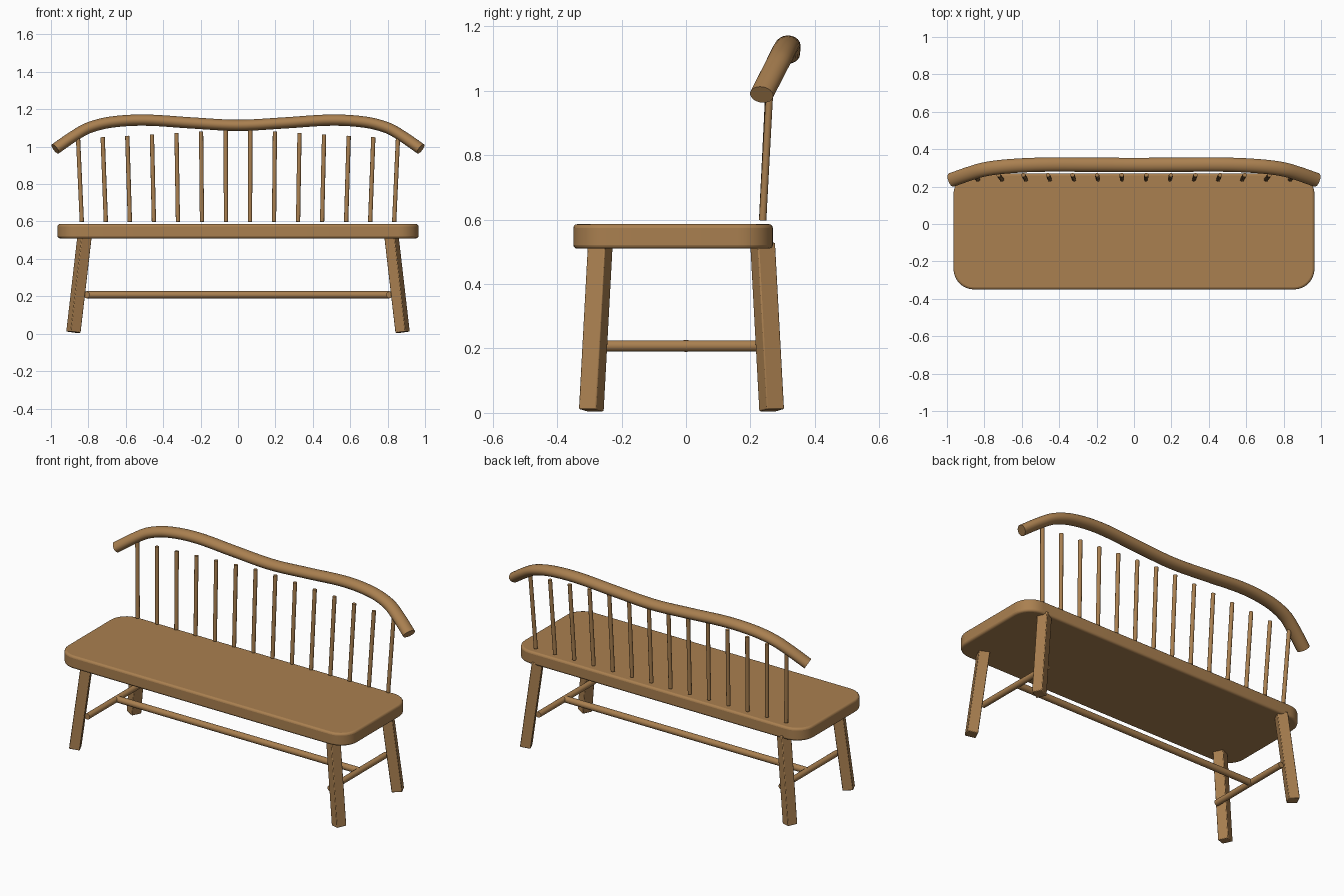
import bpy, bmesh, math
from mathutils import Vector, Matrix

if "Cube" in bpy.data.objects:
    bpy.data.objects.remove(bpy.data.objects["Cube"])

wood = bpy.data.materials.new("warm_wood")
wood.use_nodes = True
COLOUR = (0.40, 0.215, 0.08, 1)
wood.diffuse_color = COLOUR
wood.node_tree.nodes["Principled BSDF"].inputs["Base Color"].default_value = COLOUR


def finish(name, bm, bevel=0, segments=2):
    """Turn a bmesh into a shaded wooden object."""
    bmesh.ops.recalc_face_normals(bm, faces=bm.faces)
    mesh = bpy.data.meshes.new(name)
    bm.to_mesh(mesh)
    bm.free()
    mesh.materials.append(wood)
    obj = bpy.data.objects.new(name, mesh)
    bpy.context.collection.objects.link(obj)
    if bevel:
        mod = obj.modifiers.new("soft_edges", 'BEVEL')
        mod.width, mod.segments = bevel, segments
        mod.limit_method, mod.angle_limit = 'ANGLE', math.radians(50)
    bpy.ops.object.select_all(action='DESELECT')
    obj.select_set(True)
    bpy.context.view_layer.objects.active = obj
    bpy.ops.object.shade_smooth_by_angle(angle=math.radians(35))
    return obj


def along(start, end):
    """Matrix at the midpoint, local Z along the line, local Y in the lean direction."""
    start, end = Vector(start), Vector(end)
    rot = (end - start).to_track_quat('Z', 'Y').to_matrix().to_4x4()
    return Matrix.Translation((start + end) / 2) @ rot, (end - start).length


def rod(name, start, end, radius, sides=16):
    matrix, length = along(start, end)
    bm = bmesh.new()
    bmesh.ops.create_cone(bm, cap_ends=True, segments=sides, radius1=radius,
                          radius2=radius, depth=length, matrix=matrix)
    return finish(name, bm)


def square_post(name, start, end, width):
    matrix, length = along(start, end)
    bm = bmesh.new()
    bmesh.ops.create_cube(bm, size=1, matrix=matrix @ Matrix.Diagonal((width, width, length, 1)))
    return finish(name, bm, 0.004)


# Seat: rounded rectangle slab with softened edges
bm = bmesh.new()
bmesh.ops.create_cube(bm, size=1, matrix=Matrix.Translation((0, -0.04, 0.548))
                      @ Matrix.Diagonal((1.93, 0.62, 0.076, 1)))
uprights = [e for e in bm.edges if abs(e.verts[0].co.z - e.verts[1].co.z) > 0.01]
bmesh.ops.bevel(bm, geom=uprights, offset=0.11, segments=8, profile=0.5, affect='EDGES')
finish("seat", bm, 0.012, 3)

# Splayed legs and side stretchers
for side, sx in (("left", 1), ("right", -1)):
    square_post(f"front_leg_{side}", (sx * 0.82, -0.266, 0.525), (sx * 0.88, -0.294, 0.008), 0.06)
    square_post(f"back_leg_{side}", (sx * 0.82, 0.238, 0.525), (sx * 0.88, 0.266, 0.008), 0.06)
    rod(f"side_stretcher_{side}", (sx * 0.81, -0.28, 0.208), (sx * 0.81, 0.25, 0.208), 0.0175)

# Long stretcher
rod("long_stretcher", (-0.81, 0, 0.208), (0.81, 0, 0.208), 0.019)

# Back spindles, fanning out slightly
COUNT = 14
for i in range(COUNT):
    x = 0.835 * (2 * i / (COUNT - 1) - 1)
    top_x = x * 1.024
    rod(f"spindle_{i + 1}", (x, 0.238, 0.598), (top_x, 0.262, 1.092 - 0.058 * abs(top_x)), 0.0115, 12)

# Curved top rail: oval section swept along a mirrored wavy path
half = [Vector(p) for p in ((0, 0.316, 1.114), (0.25, 0.317, 1.127), (0.5, 0.317, 1.142),
                            (0.68, 0.308, 1.131), (0.8, 0.292, 1.1), (0.88, 0.269, 1.055),
                            (0.977, 0.235, 0.988))]
points = [Vector((-p.x, p.y, p.z)) for p in reversed(half[1:])] + half
points = [2 * points[0] - points[1]] + points + [2 * points[-1] - points[-2]]
path = []
STEPS = 6
for a, b, c, d in zip(points, points[1:], points[2:], points[3:]):
    # Tangents scaled by point spacing keep the curve even
    span = (c - b).length
    m1 = (c - a) / ((c - b).length + (b - a).length) * span
    m2 = (d - b) / ((d - c).length + (c - b).length) * span
    for k in range(STEPS):
        t = k / STEPS
        path.append(b * (2*t**3 - 3*t**2 + 1) + m1 * (t**3 - 2*t**2 + t)
                    + c * (3*t**2 - 2*t**3) + m2 * (t**3 - t**2))
path.append(points[-2])

bm = bmesh.new()
rings = []
SIDES = 20
for i, p in enumerate(path):
    tangent = (path[min(i + 1, len(path) - 1)] - path[max(i - 1, 0)]).normalized()
    across = Vector((0, 0, 1)).cross(tangent).normalized()
    up = tangent.cross(across)
    angles = [2 * math.pi * k / SIDES for k in range(SIDES)]
    rings.append([bm.verts.new(p + across * 0.038 * math.cos(a) + up * 0.03 * math.sin(a))
                  for a in angles])
for r, s in zip(rings, rings[1:]):
    for k in range(SIDES):
        n = (k + 1) % SIDES
        bm.faces.new((r[k], r[n], s[n], s[k]))
bm.faces.new(rings[0])
bm.faces.new(rings[-1])
finish("top_rail", bm)
